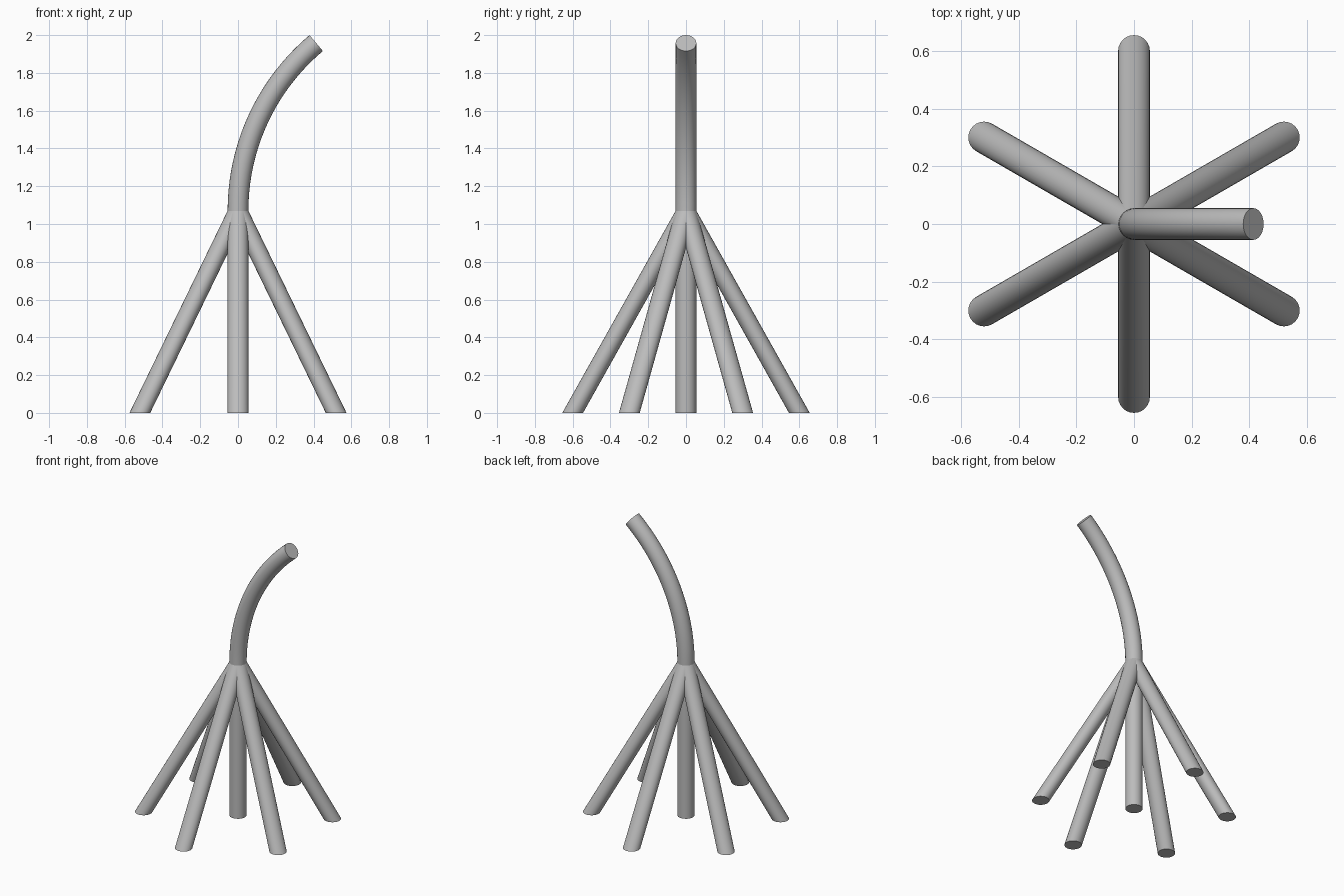
import bpy, bmesh, math
from mathutils import Vector

if "Cube" in bpy.data.objects:
    bpy.data.objects.remove(bpy.data.objects["Cube"])

R = 0.055        # tube radius
HUB = 1.07       # height where all legs meet
SIDES = 24

grey = bpy.data.materials.new("plain grey")
grey.diffuse_color = (0.5, 0.5, 0.5, 1)
grey.use_nodes = True
grey.node_tree.nodes["Principled BSDF"].inputs["Base Color"].default_value = grey.diffuse_color


def tube(name, rings):
    """Capped tube through rings given as (centre, cross axis, cross axis)."""
    bm = bmesh.new()
    loops = []
    for c, u, v in rings:
        loops.append([bm.verts.new(c + R * (math.cos(a) * u + math.sin(a) * v))
                      for a in (2 * math.pi * i / SIDES for i in range(SIDES))])
    for lo, hi in zip(loops, loops[1:]):
        for i in range(SIDES):
            j = (i + 1) % SIDES
            bm.faces.new((lo[i], lo[j], hi[j], hi[i]))
    bm.faces.new(loops[0][::-1])
    bm.faces.new(loops[-1])
    bmesh.ops.recalc_face_normals(bm, faces=bm.faces[:])
    me = bpy.data.meshes.new(name)
    bm.to_mesh(me)
    bm.free()
    me.materials.append(grey)
    ob = bpy.data.objects.new(name, me)
    bpy.context.collection.objects.link(ob)
    bpy.ops.object.select_all(action='DESELECT')
    ob.select_set(True)
    bpy.context.view_layer.objects.active = ob
    bpy.ops.object.shade_smooth_by_angle(angle=math.radians(35))
    return ob


X, Y = Vector((1, 0, 0)), Vector((0, 1, 0))
top = Vector((0, 0, HUB))

# centre post and six splayed legs, all with level circular ends
tube("centre_post", [(Vector((0, 0, 0)), X, Y), (top, X, Y)])
for k in range(6):
    a = math.radians(30 + 60 * k)
    foot = Vector((0.6 * math.cos(a), 0.6 * math.sin(a), 0))
    tube(f"leg_{k + 1}", [(foot, X, Y), (top, X, Y)])

# curved upper stem bending towards +x
BEND, RAD, N = math.radians(50), 1.159, 20
stem = []
for i in range(N + 1):
    t = BEND * i / N
    c = top + Vector((RAD * (1 - math.cos(t)), 0, RAD * math.sin(t)))
    stem.append((c, Vector((math.cos(t), 0, -math.sin(t))), Y))
tube("curved_stem", stem)
